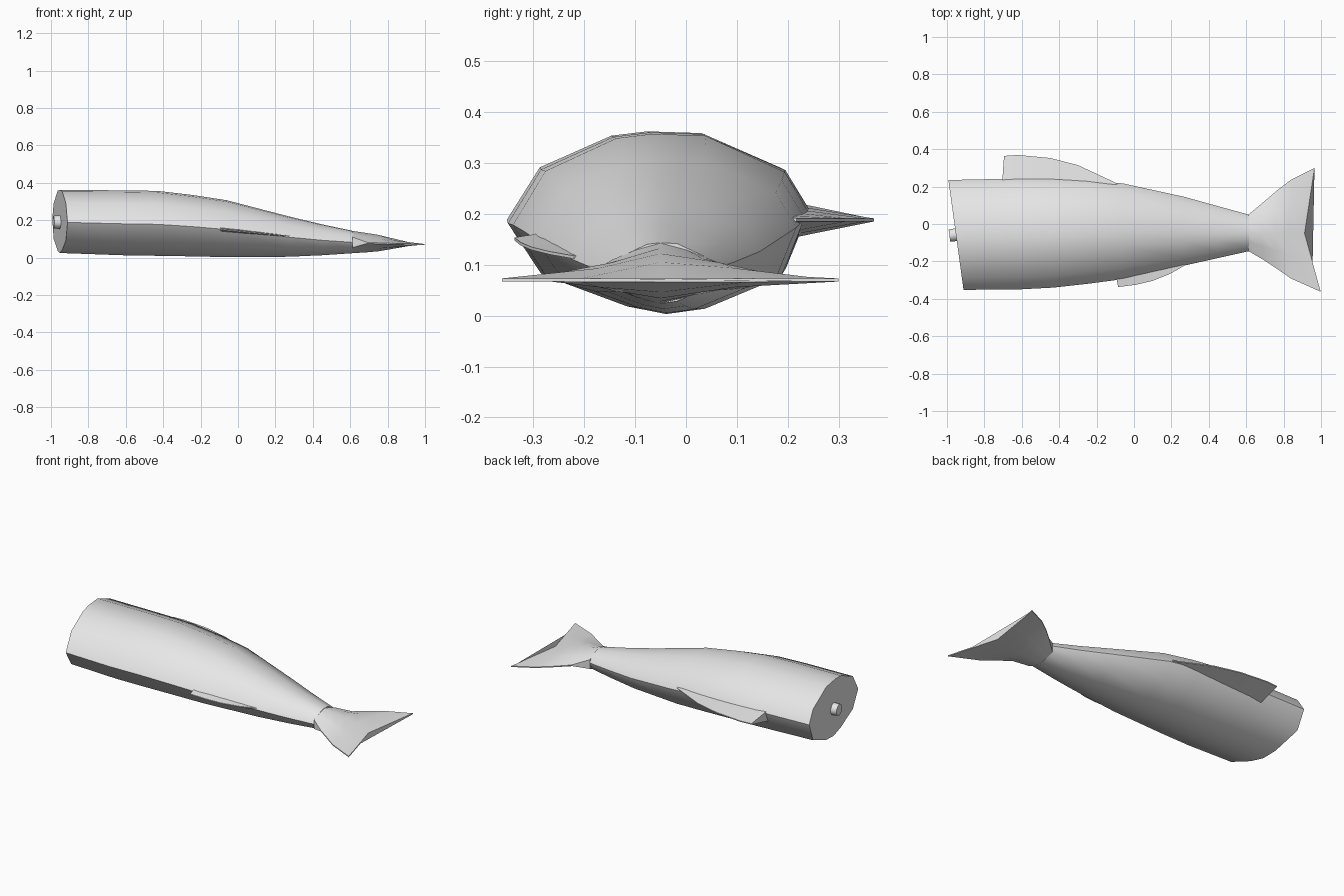
import bpy, bmesh, math
from mathutils import Vector

cube = bpy.data.objects.get("Cube")
if cube:
    bpy.data.objects.remove(cube, do_unlink=True)

grey = bpy.data.materials.new("light grey")
grey.use_nodes = True
grey.diffuse_color = (0.8, 0.8, 0.8, 1)
grey.node_tree.nodes["Principled BSDF"].inputs["Base Color"].default_value = (0.8, 0.8, 0.8, 1)


def finish(name, bm, angle=50):
    bmesh.ops.recalc_face_normals(bm, faces=bm.faces[:])
    mesh = bpy.data.meshes.new(name)
    bm.to_mesh(mesh)
    bm.free()
    mesh.materials.append(grey)
    ob = bpy.data.objects.new(name, mesh)
    bpy.context.scene.collection.objects.link(ob)
    bpy.ops.object.select_all(action='DESELECT')
    ob.select_set(True)
    bpy.context.view_layer.objects.active = ob
    bpy.ops.object.shade_smooth_by_angle(angle=math.radians(angle))
    return ob


def loft(name, rings, angle=50):
    """Skin a list of equal point rings and close both ends."""
    bm = bmesh.new()
    rows = [[bm.verts.new(p) for p in ring] for ring in rings]
    n = len(rows[0])
    for a, b in zip(rows, rows[1:]):
        for i in range(n):
            j = (i + 1) % n
            bm.faces.new((a[i], a[j], b[j], b[i]))
    bm.faces.new(rows[0])
    bm.faces.new(rows[-1])
    return finish(name, bm, angle)


# Body: unit cross-section scaled along the stations, front slanted
section = [(1, .12), (.84, .57), (.3, .98), (-.06, 1), (-.3, .95), (-.78, .58),
           (-1, -.03), (-.78, -.6), (-.3, -.9), (0, -1), (.3, -.93), (.84, -.55)]
# x, low y, high y, low z, high z
stations = [(-.952, -.352, .235, .025, .362), (-.62, -.35, .243, .013, .36),
            (-.43, -.34, .24, .01, .357), (-.25, -.32, .233, .007, .336),
            (-.06, -.295, .217, .003, .307), (.27, -.222, .145, .005, .221),
            (.45, -.182, .095, .013, .178), (.615, -.145, .05, .024, .143)]
body = []
for k, (x, y0, y1, z0, z1) in enumerate(stations):
    ring = []
    for u, v in section:
        y = (y0 + y1) / 2 + u * (y1 - y0) / 2
        z = (z0 + z1) / 2 + v * (z1 - z0) / 2
        slant = -.138 * (y + .058) if k == 0 else 0
        ring.append((x + slant, y, z))
    body.append(ring)
loft("body", body, 50)

# Tail fin: spine thickness fades to a sharp edge at both tips
spans = [((.612, .05), (.612, -.145), .024, .143),
         ((.69, .115), (.69, -.19), .028, .133),
         ((.765, .18), (.765, -.24), .034, .122),
         ((.845, .24), (.84, -.292), .046, .105),
         ((.965, .3), (.998, -.362), .066, .073)]
mid_x = [.612, .68, .75, .82, .912]
tail = []
for k, (left, right, z0, z1) in enumerate(spans):
    centre = Vector((mid_x[k], -.05))
    edge = max(.003, .028 - .025 * k)
    ring = []
    for side, t in [(left, 1), (left, .5), (left, 0), (right, .5), (right, 1)]:
        p = centre.lerp(Vector(side), t)
        fade = 1 - t ** 1.3
        axis = .082 - .003 * k
        ring.append((p, axis + edge + (z1 - axis - edge) * fade,
                     axis - edge + (z0 - axis + edge) * fade))
    tail.append([(p.x, p.y, hi) for p, hi, lo in ring] +
                [(p.x, p.y, lo) for p, hi, lo in reversed(ring)])
loft("tail_fin", tail, 50)


def fin(name, roots, tips, thick, slope, flat=.003):
    """Wedge fin, thick at the root and sharp at the outer edge."""
    rings = []
    for k, (r, t) in enumerate(zip(roots, tips)):
        h = thick * (1 - .75 * k / (len(roots) - 1))
        zr, zt = slope(r), slope(t)
        rings.append([(*r, zr - h), (*t, zt - flat), (*t, zt + flat), (*r, zr + h)])
    return loft(name, rings, 40)


# Back fin on the +y side
fin("dorsal_fin",
    [(-.705, .215), (-.62, .215), (-.45, .215), (-.3, .21), (-.09, .19)],
    [(-.695, .364), (-.62, .369), (-.45, .353), (-.3, .315), (-.09, .217)],
    .034, lambda p: .188)

# Small belly fin on the -y side
fin("pelvic_fin",
    [(-.1, -.26), (0, -.25), (.1, -.225), (.19, -.205), (.27, -.18)],
    [(-.085, -.337), (.01, -.325), (.1, -.304), (.19, -.268), (.275, -.22)],
    .014, lambda p: .142 - .1 * p[0])

# Backbone stub standing on the slanted cut
axis = Vector((-.99, -.137, 0)).normalized()
bm = bmesh.new()
bmesh.ops.create_cone(bm, cap_ends=True, segments=10, radius1=.038, radius2=.034, depth=.06)
bone = finish("backbone_stub", bm, 40)
bone.rotation_euler = axis.to_track_quat('Z', 'Y').to_euler()
bone.location = (-.957, -.058, .19)
